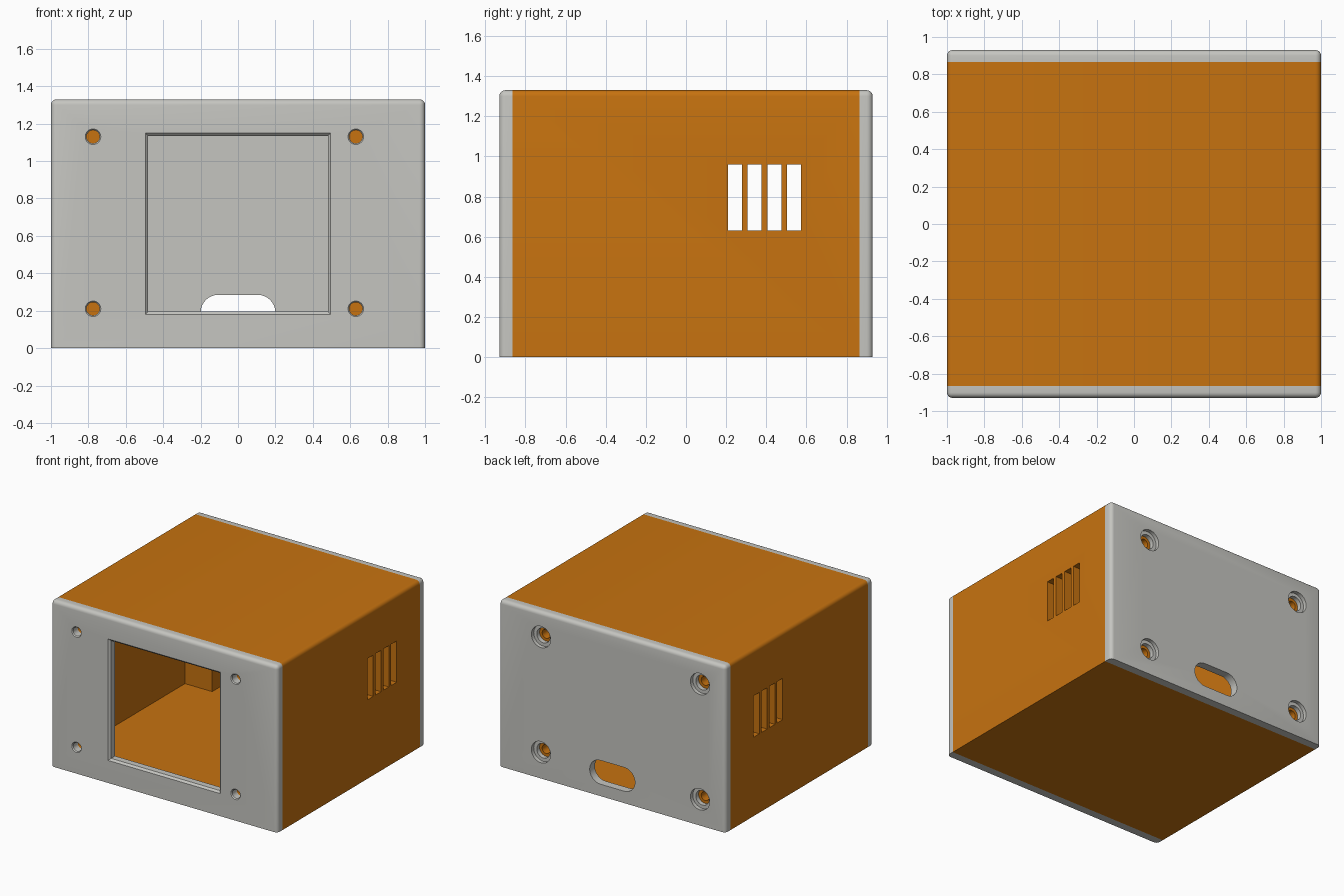
import bpy, bmesh, math
from mathutils import Vector

if "Cube" in bpy.data.objects:
    bpy.data.objects.remove(bpy.data.objects["Cube"])

HX, HY, H = 1.0, 0.93, 1.33      # half width, half depth, height
JOINT = 0.865                    # where the shell meets the end panels
WALL = 0.07
HOLES = [(x, z) for x in (-0.775, 0.63) for z in (0.21, 1.13)]


def material(name, rgb):
    m = bpy.data.materials.new(name)
    m.diffuse_color = (*rgb, 1)
    m.use_nodes = True
    m.node_tree.nodes["Principled BSDF"].inputs["Base Color"].default_value = m.diffuse_color
    return m


ORANGE = material("orange plastic", (0.57, 0.17, 0.005))
GREY = material("light grey plastic", (0.56, 0.56, 0.53))


def finish(name, bm, mat):
    bmesh.ops.recalc_face_normals(bm, faces=bm.faces)
    me = bpy.data.meshes.new(name)
    bm.to_mesh(me)
    bm.free()
    me.materials.append(mat)
    ob = bpy.data.objects.new(name, me)
    bpy.context.collection.objects.link(ob)
    return ob


def box(name, lo, hi, mat, round_edge=None, radius=0.03):
    """Box between two corners; edges passing the rule are rounded."""
    bm = bmesh.new()
    bmesh.ops.create_cube(bm, size=1)
    lo, hi = Vector(lo), Vector(hi)
    for v in bm.verts:
        v.co = [lo[i] + (v.co[i] + 0.5) * (hi[i] - lo[i]) for i in range(3)]
    if round_edge:
        edges = [e for e in bm.edges if round_edge((e.verts[0].co + e.verts[1].co) / 2)]
        bmesh.ops.bevel(bm, geom=edges, offset=radius, segments=5, profile=0.5, affect='EDGES')
    return finish(name, bm, mat)


def loft(name, rings, mat):
    """Solid through rings, each a list of (x, z) points at a depth y."""
    bm = bmesh.new()
    loops = [[bm.verts.new((x, y, z)) for x, z in pts] for y, pts in rings]
    n = len(loops[0])
    for a, b in zip(loops, loops[1:]):
        for i in range(n):
            bm.faces.new((a[i], a[(i + 1) % n], b[(i + 1) % n], b[i]))
    bm.faces.new(loops[0])
    bm.faces.new(loops[-1])
    return finish(name, bm, mat)


def circle(x, z, r, n=32):
    return [(x + r * math.cos(2 * math.pi * i / n), z + r * math.sin(2 * math.pi * i / n))
            for i in range(n)]


def stadium(x, z, half, r, n=16):
    pts = []
    for side, start in ((1, -math.pi / 2), (-1, math.pi / 2)):
        for i in range(n + 1):
            a = start + math.pi * i / n
            pts.append((x + side * (half - r) + r * math.cos(a), z + r * math.sin(a)))
    return pts


def rect(x0, x1, z0, z1, grow=0.0):
    return [(x0 - grow, z0 - grow), (x1 + grow, z0 - grow),
            (x1 + grow, z1 + grow), (x0 - grow, z1 + grow)]


def cut(ob, cutters):
    for c in cutters:
        mod = ob.modifiers.new("cut", 'BOOLEAN')
        mod.operation, mod.solver, mod.object = 'DIFFERENCE', 'EXACT', c
    bpy.context.view_layer.update()
    me = bpy.data.meshes.new_from_object(ob.evaluated_get(bpy.context.evaluated_depsgraph_get()))
    ob.modifiers.clear()
    ob.data = me
    for c in cutters:
        bpy.data.objects.remove(c)


def smooth(ob):
    bpy.ops.object.select_all(action='DESELECT')
    ob.select_set(True)
    bpy.context.view_layer.objects.active = ob
    bpy.ops.object.shade_smooth_by_angle(angle=math.radians(30))


# Shell: open-ended tube with rounded upper edges and side vents
shell = box("shell", (-HX, -JOINT, 0), (HX, JOINT, H), ORANGE,
            lambda c: c.z > H - 0.01 and abs(c.x) > 0.9)
cutters = [box("cavity_cutter", (-HX + WALL, -1, WALL), (HX - WALL, 1, H - WALL), ORANGE)]
for i in range(4):
    y = 0.208 + i * 0.0985
    cutters.append(box("vent_cutter", (-1.2, y, 0.63), (1.2, y + 0.07, 0.96), ORANGE))
cut(shell, cutters)
smooth(shell)

# Corner bosses that take the screws, at both ends
for end, side in ((-1, "front"), (1, "back")):
    for x, z in HOLES:
        x0, x1 = (-HX + WALL - 0.01, -0.69) if x < 0 else (0.54, HX - WALL + 0.01)
        z0, z1 = (WALL - 0.01, 0.3) if z < 0.6 else (H - 0.3, H - WALL + 0.01)
        ys = sorted((end * JOINT, end * 0.66))
        boss = box(side + "_boss", (x0, ys[0], z0), (x1, ys[1], z1), ORANGE)
        cut(boss, [loft("bore_cutter", [(end * 0.9, circle(x, z, 0.035)),
                                        (end * 0.74, circle(x, z, 0.035))], ORANGE)])
        smooth(boss)


# End panels: outer, upper and side edges rounded, bottom edges sharp
def panel(name, end):
    ys = sorted((end * JOINT, end * HY))

    def outer(c):
        on_side, on_top, on_face = abs(c.x) > 0.99, c.z > H - 0.01, end * c.y > HY - 0.01
        return (on_side and on_top) or (on_face and (on_side or on_top))
    return box(name, (-HX, ys[0], 0), (HX, ys[1], H), GREY, outer)


# Front panel with bevelled window and screw holes
front = panel("front_panel", -1)
win = (-0.48, 0.48, 0.195, 1.135)
cutters = [loft("window_cutter", [(-0.95, rect(*win, 0.035)), (-0.915, rect(*win)),
                                  (-0.8, rect(*win))], GREY)]
for x, z in HOLES:
    cutters.append(loft("hole_cutter", [(-0.94, circle(x, z, 0.05)), (-0.922, circle(x, z, 0.035)),
                                        (-0.8, circle(x, z, 0.035))], GREY))
cut(front, cutters)
smooth(front)

# Back panel with cable slot and counterbored screw holes
back = panel("back_panel", 1)
cutters = [loft("slot_cutter", [(0.8, stadium(0, 0.19, 0.2, 0.095)),
                                (1.0, stadium(0, 0.19, 0.2, 0.095))], GREY)]
for x, z in HOLES:
    cutters.append(loft("bore_cutter", [(0.8, circle(x, z, 0.058)), (0.9, circle(x, z, 0.058)),
                                        (0.9, circle(x, z, 0.085)), (1.0, circle(x, z, 0.085))], GREY))
cut(back, cutters)
smooth(back)
